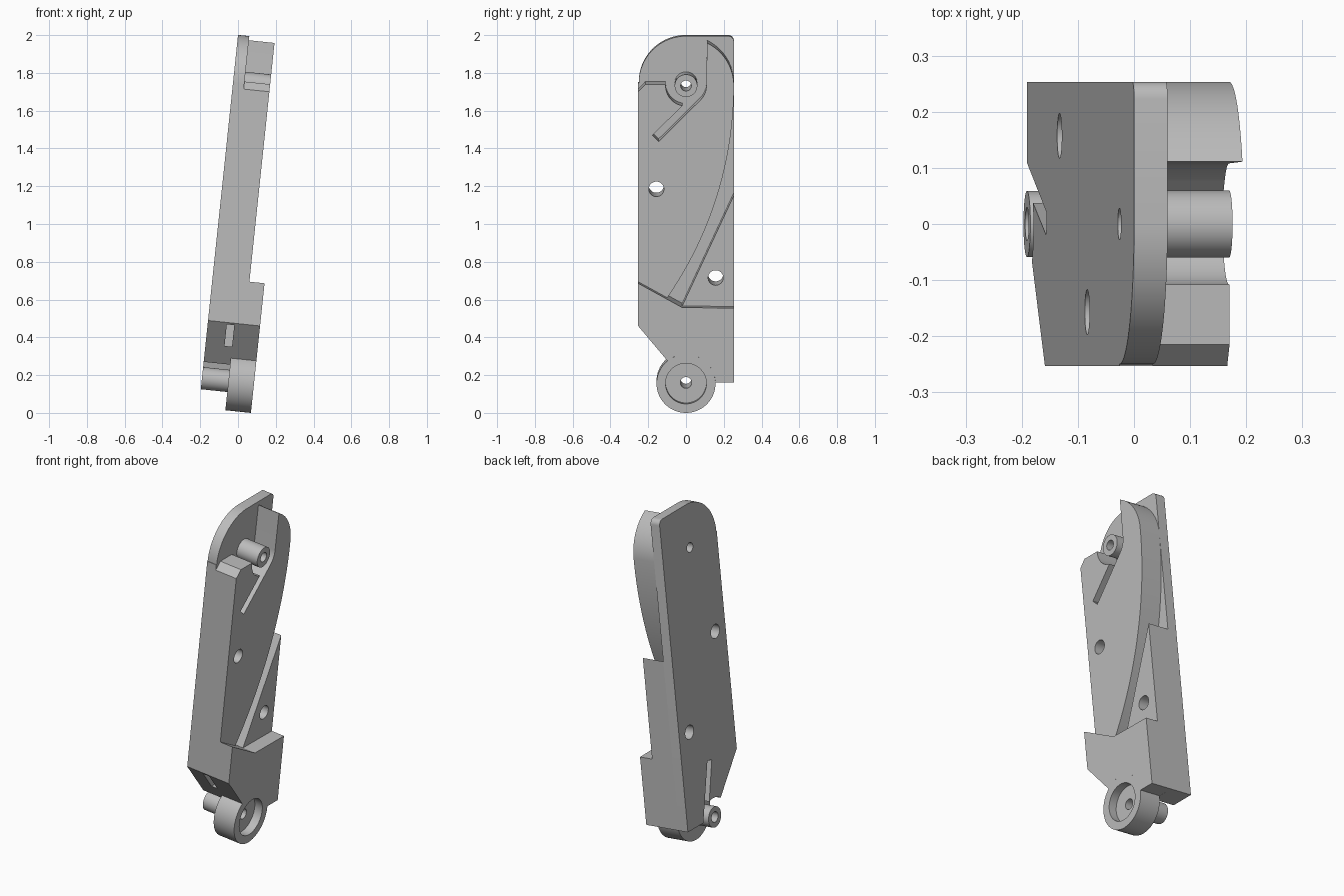
import bpy, math
from mathutils import Matrix

cube = bpy.data.objects.get("Cube")
if cube:
    bpy.data.objects.remove(cube, do_unlink=True)

gray = bpy.data.materials.new("plain gray")
gray.use_nodes = True
gray.diffuse_color = (0.5, 0.5, 0.5, 1)
gray.node_tree.nodes["Principled BSDF"].inputs["Base Color"].default_value = (0.5, 0.5, 0.5, 1)

TILT = math.radians(6)
S, C = math.sin(TILT), math.cos(TILT)
HALF = 0.2535            # half width
TOP = 1.74               # centre of upper boss
LOW = 0.163              # centre of lower wheel
BACK, PLATE, POCKET, WHEEL, MID, FRONT = -0.209, -0.149, -0.108, -0.068, -0.0125, 0.068


def arc(cy, cw, r, a0, a1, n=16):
    angles = [math.radians(a0 + (a1 - a0) * i / n) for i in range(n + 1)]
    return [(cy + r * math.cos(a), cw + r * math.sin(a)) for a in angles]


def circle(cy, cw, r):
    return arc(cy, cw, r, 0, 352.5, 47)


def layer(name, loops, u0, u1):
    """Extrude flat loops (outline first, then holes) through the tilted thickness."""
    cu = bpy.data.curves.new(name, 'CURVE')
    cu.dimensions = '2D'
    cu.fill_mode = 'BOTH'
    cu.extrude = (u1 - u0) / 2
    for pts in loops:
        sp = cu.splines.new('POLY')
        sp.points.add(len(pts) - 1)
        for p, (a, b) in zip(sp.points, pts):
            p.co = (a, b, 0, 1)
        sp.use_cyclic_u = True
    ob = bpy.data.objects.new(name, cu)
    bpy.context.collection.objects.link(ob)
    frame = Matrix(((0, S, C, 0), (1, 0, 0, 0), (0, C, -S, 0), (0, 0, 0, 1)))
    ob.matrix_world = frame @ Matrix.Translation((0, 0, (u0 + u1) / 2))
    bpy.ops.object.select_all(action='DESELECT')
    ob.select_set(True)
    bpy.context.view_layer.objects.active = ob
    bpy.ops.object.convert(target='MESH')
    ob = bpy.context.view_layer.objects.active
    ob.data.materials.clear()
    ob.data.materials.append(gray)
    bpy.ops.object.shade_smooth_by_angle(angle=math.radians(25))
    return ob


# Lower edge paths, running from the left side to the right side
corner = [(-HALF, 0.47)]
base = [(HALF, 0.168)]
slot = (arc(0, LOW, 0.11, 128, 70, 8)
        + [(-0.02, 0.49), (0.02, 0.50), (0.108, 0.168)])
pocket = [(-0.244, 0.46), (-0.11, 0.46), (-0.11, 0.345), (-0.148, 0.345)]
low_rear = corner + slot + base
low_pocket = corner + pocket + slot + base
low_front = corner + arc(0, LOW, 0.156, 129, 2, 24) + base

# Rounded top of the back plate
plate_top = (arc(HALF - 0.03, 1.96, 0.03, 0, 90, 6)
             + arc(0, TOP, 0.25, 90, 180, 24) + [(-HALF, TOP)])

# Raised middle: wedge, curved channel, boss clearance and slanted slot
R = 1.981
raised_top = ([(HALF, 1.157), (-0.02, 0.568), (-0.1, 0.612)]
              + arc(HALF - R, TOP, R, -34.5, 0, 24)
              + arc(0, TOP, HALF, 3, 64, 14)
              + arc(0, TOP, 0.108, 0, -45, 8)
              + [(-0.145, 1.443), (-0.178, 1.476)]
              + arc(0, TOP, 0.108, -100, -180, 10)
              + [(-0.108, 1.748), (-0.215, 1.748), (-HALF, 1.708)])
block_top = [(HALF, 0.565), (-0.02, 0.568), (-HALF, 0.697)]

bolts = [circle(-0.157, 1.19, 0.04), circle(0.157, 0.718, 0.04)]
bore = circle(0, TOP, 0.028)
axle = circle(0, LOW, 0.03)

# Body layers from back to front
layer("back_plate", [low_rear + plate_top, bore] + bolts, BACK, PLATE)
layer("raised_body_rear", [low_rear + raised_top] + bolts, PLATE, POCKET)
layer("raised_body_pocket", [low_pocket + raised_top] + bolts, POCKET, WHEEL)
layer("raised_body_front", [low_front + raised_top] + bolts, WHEEL, MID)
layer("lower_block", [low_front + block_top], MID, FRONT)

# Upper boss
layer("upper_boss", [circle(0, TOP, 0.06), bore], PLATE, MID)

# Lower wheel with recessed face and rear shaft
rim = circle(0, LOW, 0.156)
layer("wheel_web", [rim, axle], WHEEL, 0.018)
layer("wheel_rim", [rim, circle(0, LOW, 0.108)], 0.018, FRONT)
layer("rear_shaft", [circle(0, LOW, 0.059), axle], BACK, WHEEL)
